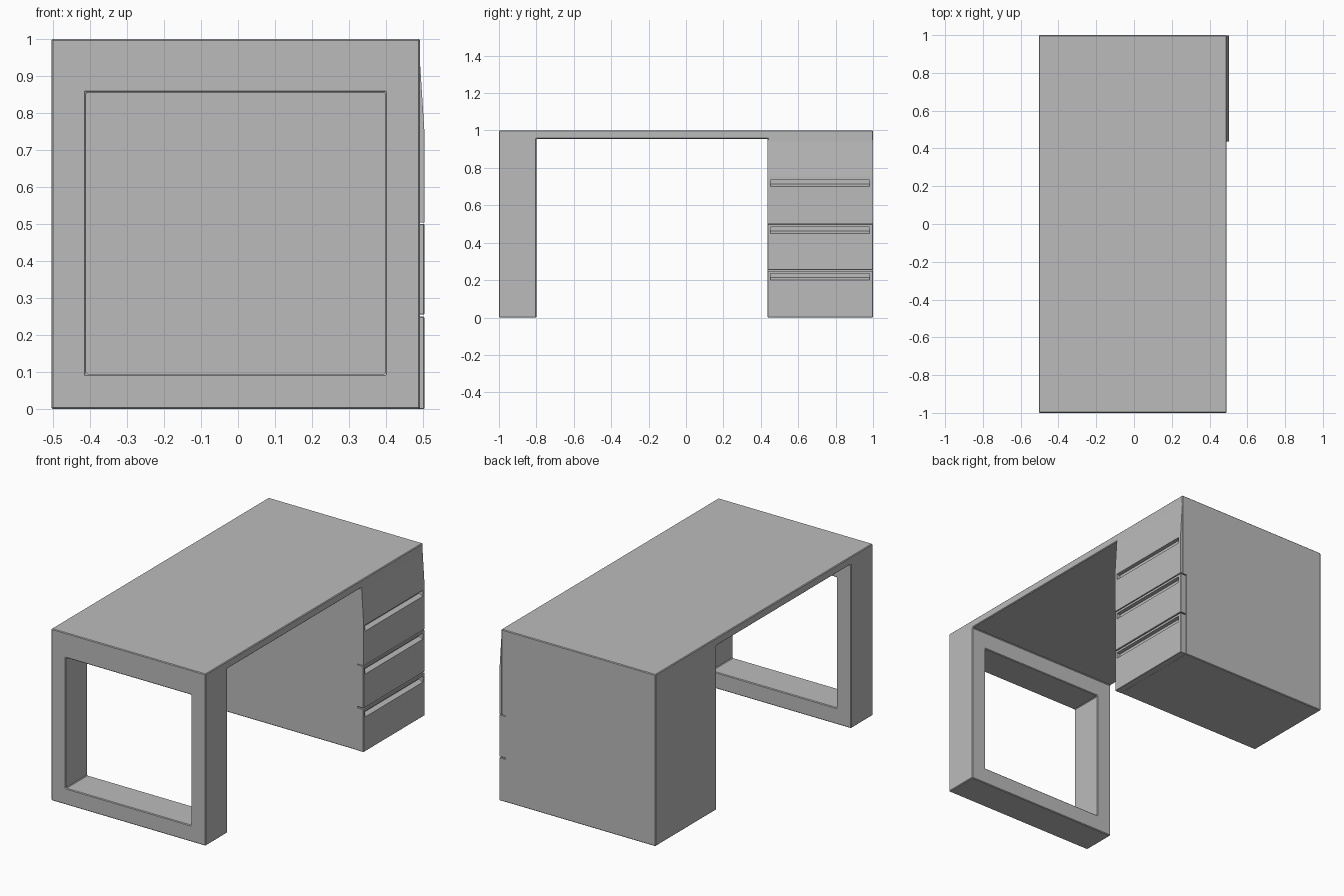
import bpy
import bmesh

cube = bpy.data.objects.get("Cube")
if cube:
    bpy.data.objects.remove(cube, do_unlink=True)

grey = bpy.data.materials.new("plain grey")
grey.use_nodes = True
grey.diffuse_color = (0.5, 0.5, 0.5, 1)
grey.node_tree.nodes["Principled BSDF"].inputs["Base Color"].default_value = (0.5, 0.5, 0.5, 1)


def prism(name, points, axis, start, end):
    """Extrude a closed profile along x (y,z points) or along y (x,z points)."""
    bm = bmesh.new()
    place = (lambda a, b: (start, a, b)) if axis == "x" else (lambda a, b: (a, start, b))
    face = bm.faces.new([bm.verts.new(place(a, b)) for a, b in points])
    moved = bmesh.ops.extrude_face_region(bm, geom=[face])["geom"]
    step = (end - start, 0, 0) if axis == "x" else (0, end - start, 0)
    bmesh.ops.translate(bm, vec=step, verts=[v for v in moved if isinstance(v, bmesh.types.BMVert)])
    bmesh.ops.recalc_face_normals(bm, faces=bm.faces)
    mesh = bpy.data.meshes.new(name)
    bm.to_mesh(mesh)
    bm.free()
    mesh.materials.append(grey)
    obj = bpy.data.objects.new(name, mesh)
    bpy.context.collection.objects.link(obj)
    return obj


def rect(a0, a1, b0, b1):
    return [(a0, b0), (a1, b0), (a1, b1), (a0, b1)]


def cutter(name, points, start, end):
    obj = prism(name, points, "y", start, end)
    obj.hide_render = True
    obj.hide_viewport = True
    obj.display_type = "WIRE"
    return obj


def cut(obj, tool):
    mod = obj.modifiers.new("cut", "BOOLEAN")
    mod.operation = "DIFFERENCE"
    mod.solver = "EXACT"
    mod.object = tool


def bevel(obj, width):
    mod = obj.modifiers.new("edge", "BEVEL")
    mod.width = width
    mod.segments = 1
    mod.limit_method = "ANGLE"


LEFT, RIGHT, FRONT_X = -0.503, 0.491, 0.503
PED = 0.437  # inner side of the drawer pedestal

# Desk body: leg, top and pedestal in one profile
body = prism("desk_body", [(-1, 0), (-0.8, 0), (-0.8, 0.955), (PED, 0.955), (PED, 0),
                           (1, 0), (1, 1), (-1, 1)], "x", LEFT, RIGHT)
cut(body, cutter("leg_opening_cutter", rect(-0.41, 0.397, 0.095, 0.855), -1.1, -0.7))
bevel(body, 0.004)
cut(body, cutter("drawer_space_cutter", rect(0.463, 0.6, -0.1, 0.504), PED - 0.1, 1.1))

# Drawer fronts: the top one slopes back into the desk top
fronts = [
    prism("bottom_drawer_front", rect(0.462, FRONT_X, 0, 0.25), "y", PED, 0.999),
    prism("middle_drawer_front", rect(0.462, FRONT_X, 0.255, 0.5), "y", PED, 0.999),
    prism("top_drawer_front", [(0.462, 0.504), (FRONT_X, 0.504), (FRONT_X, 0.755),
                               (0.4905, 0.95), (0.462, 0.95)], "y", PED, 0.999),
]

# Finger grooves with a sloping lower lip
for i, front in enumerate(fronts):
    z = 0.2 + 0.25 * i
    groove = cutter("groove_cutter", [(0.6, z), (FRONT_X, z), (0.48, z + 0.013),
                                      (0.48, z + 0.035), (0.6, z + 0.035)], 0.452, 0.982)
    if i < 2:
        bevel(front, 0.002)
    else:
        cut(body, groove)
    cut(front, groove)
